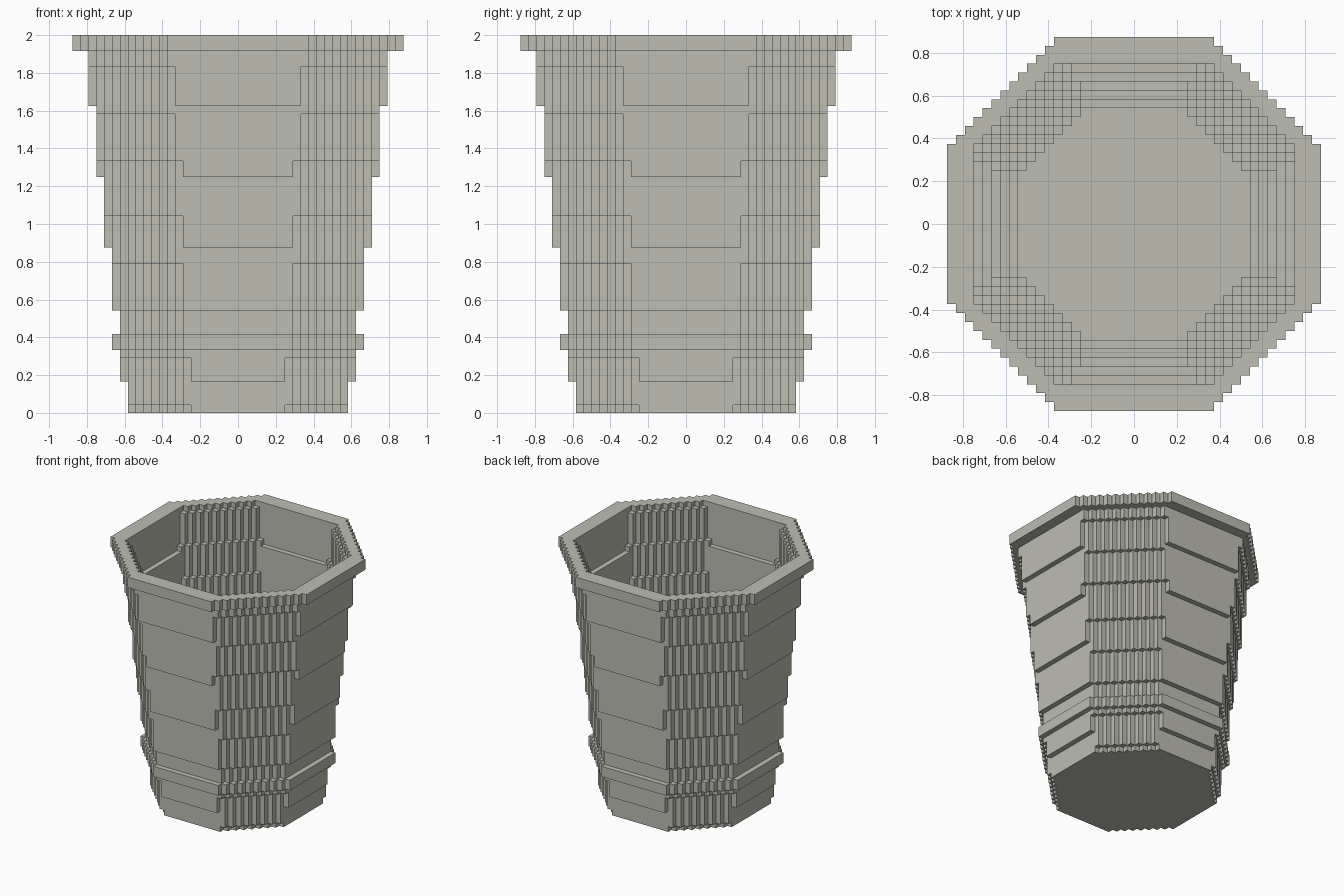
import bpy, bmesh
from mathutils import Vector

if "Cube" in bpy.data.objects:
    bpy.data.objects.remove(bpy.data.objects["Cube"])

UNIT = 2 / 48          # one block
TOP, HALF = 48, 21     # size of the cup in blocks

stone = bpy.data.materials.new("pale_grey_clay")
stone.use_nodes = True
COLOR = (0.51, 0.51, 0.45, 1)
stone.diffuse_color = COLOR
stone.node_tree.nodes["Principled BSDF"].inputs["Base Color"].default_value = COLOR

# Heights at which the flats and the diagonals step outward by one block
OUTER_FLAT = (4, 13, 21, 30, 39)
OUTER_DIAG = (1, 7, 13, 19, 25, 32, 38, 44)
INNER_FLAT = (5, 14, 22, 31, 40)
INNER_DIAG = (4, 10, 16, 23, 28, 35, 41, 47)


def grown(start, steps, k):
    return start + sum(k >= s for s in steps)


def part_of(k):
    if k >= 46:
        return "rim"
    if 8 <= k < 10:
        return "lower_band"
    return "base" if k < 1 else "lower_wall" if k < 8 else "tapered_wall"


def profile(k):
    """Outer and inner (flat, diagonal) limits of layer k."""
    flat, diag = grown(14, OUTER_FLAT, k), grown(20, OUTER_DIAG, k)
    name = part_of(k)
    if name == "rim":
        flat, diag = HALF, 30
    elif name == "lower_band":
        flat, diag = flat + 1, diag + 1
    inner = (0, 0) if k < 1 else (grown(13, INNER_FLAT, k), grown(19, INNER_DIAG, k))
    return (flat, diag), inner


LAYERS = [profile(k) for k in range(TOP)]


def inside(a, b, limit):
    return a <= limit[0] and b <= limit[0] and a + b <= limit[1]


def solid(i, j, k):
    if not 0 <= k < TOP:
        return False
    a = i + 1 if i >= 0 else -i
    b = j + 1 if j >= 0 else -j
    outer, inner = LAYERS[k]
    return inside(a, b, outer) and not inside(a, b, inner)


def build(name):
    """Skin the exposed block sides of one part, then merge the wall panels."""
    bm = bmesh.new()
    corners = {}

    def vert(p):
        key = tuple(p)
        if key not in corners:
            corners[key] = bm.verts.new(Vector(key) * UNIT)
        return corners[key]

    for k in (k for k in range(TOP) if part_of(k) == name):
        for i in range(-HALF, HALF):
            for j in range(-HALF, HALF):
                if not solid(i, j, k):
                    continue
                for axis in range(3):
                    for side in (0, 1):
                        near = [i, j, k]
                        near[axis] += 2 * side - 1
                        if solid(*near):
                            continue
                        loop = []
                        for u, v in ((0, 0), (1, 0), (1, 1), (0, 1)):
                            p = [i, j, k]
                            p[axis] += side
                            p[(axis + 1) % 3] += u
                            p[(axis + 2) % 3] += v
                            loop.append(vert(p))
                        bm.faces.new(loop if side else loop[::-1])

    bm.normal_update()
    walls = [e for e in bm.edges if len(e.link_faces) == 2
             and all(abs(f.normal.z) < 0.5 for f in e.link_faces)]
    bmesh.ops.dissolve_limit(bm, angle_limit=0.01, edges=walls,
                             verts=list({v for e in walls for v in e.verts}))
    mesh = bpy.data.meshes.new(name)
    bm.to_mesh(mesh)
    bm.free()
    mesh.materials.append(stone)
    bpy.context.collection.objects.link(bpy.data.objects.new(name, mesh))


for part in ("base", "lower_wall", "lower_band", "tapered_wall", "rim"):
    build(part)
